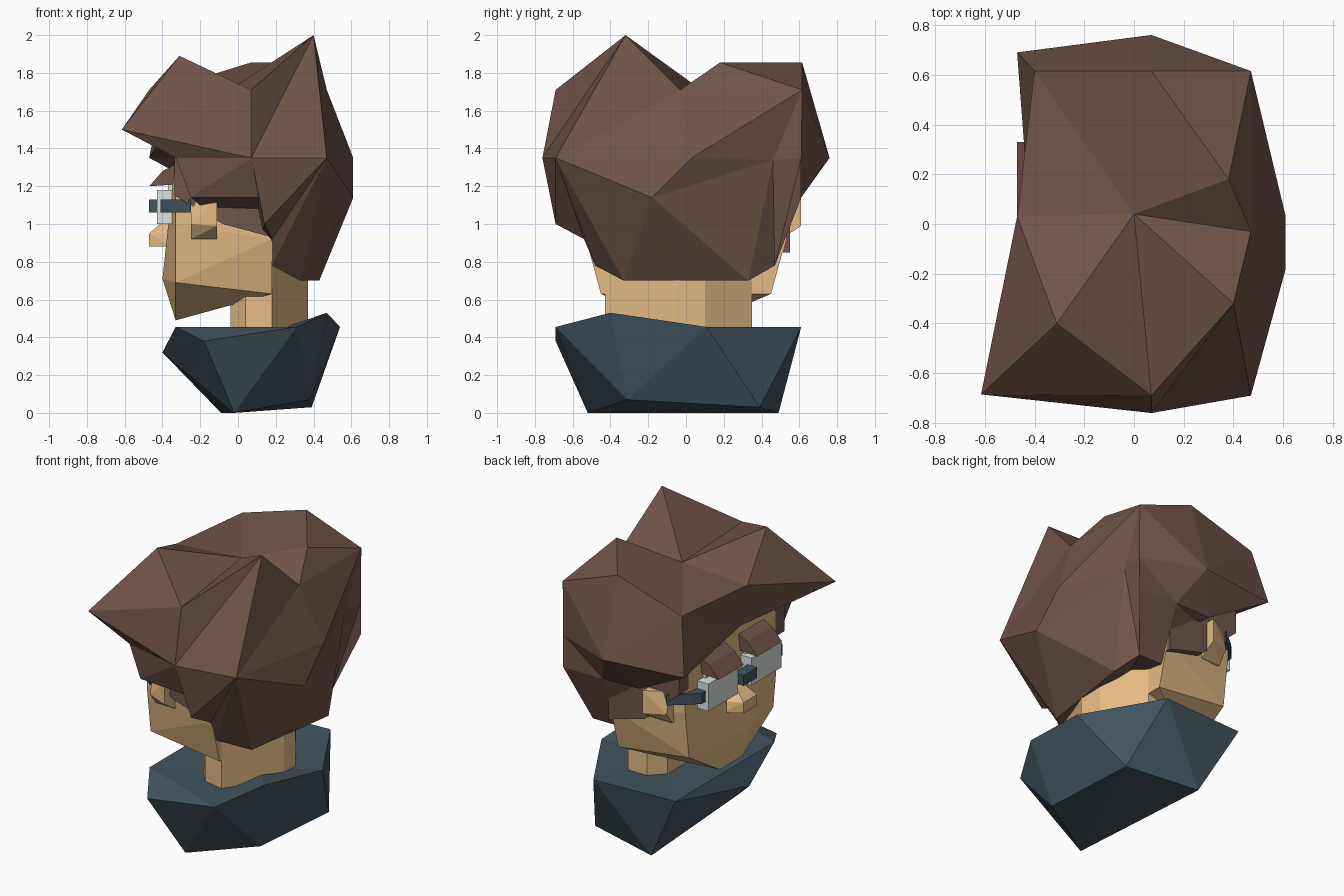
import bpy, bmesh

if "Cube" in bpy.data.objects:
    bpy.data.objects.remove(bpy.data.objects["Cube"])


def material(name, rgb):
    m = bpy.data.materials.new(name)
    m.diffuse_color = (*rgb, 1)
    m.use_nodes = True
    m.node_tree.nodes["Principled BSDF"].inputs["Base Color"].default_value = m.diffuse_color
    return m


HAIR = material("brown", (0.165, 0.09, 0.068))
SKIN = material("tan", (0.78, 0.5, 0.235))
CLOTH = material("slate", (0.055, 0.09, 0.115))
LENS = material("pale_grey", (0.72, 0.76, 0.76))


def finish(name, bm, mat):
    bmesh.ops.recalc_face_normals(bm, faces=bm.faces)
    me = bpy.data.meshes.new(name)
    bm.to_mesh(me)
    bm.free()
    me.materials.append(mat)
    ob = bpy.data.objects.new(name, me)
    bpy.context.collection.objects.link(ob)
    return ob


def hull_bm(pts):
    bm = bmesh.new()
    vs = [bm.verts.new(p) for p in pts]
    r = bmesh.ops.convex_hull(bm, input=vs)
    junk = {v for v in r["geom_interior"] + r["geom_unused"]
            if isinstance(v, bmesh.types.BMVert)}
    bmesh.ops.delete(bm, geom=list(junk), context='VERTS')
    return bm


def hull(name, pts, mat):
    return finish(name, hull_bm(pts), mat)


def both(pts):
    return [(x, s * y, z) for x, y, z in pts for s in (1, -1)]


def box(name, x0, x1, y0, y1, z0, z1, mat):
    return hull(name, [(x, y, z) for x in (x0, x1) for y in (y0, y1) for z in (z0, z1)], mat)


# Shirt: faceted block with a sunken top and one lifted rear corner
bm = hull_bm([(-.33, -.45, .455), (-.40, -.09, .32), (-.33, .58, .455), (-.18, -.69, .38),
              (.31, -.69, .455), (.47, -.40, .455), (.54, .11, .455), (.25, .61, .455),
              (-.02, -.52, 0), (.38, -.31, .07), (.39, .39, .03), (-.09, .49, 0)])
bm.normal_update()
top = [f for f in bm.faces if all(v.co.z > .45 for v in f.verts)]
top = bmesh.ops.dissolve_faces(bm, faces=top)["region"]
for v in bmesh.ops.poke(bm, faces=top)["verts"]:
    v.co = (.15, 0, .42)
for v in bm.verts:
    if abs(v.co.x - .47) < .01:
        v.co.z = .53
finish("shirt", bm, CLOTH)

# Neck
ring = [(-.04, -.30), (.04, -.40), (.18, -.43), (.37, -.05), (.35, .1), (.18, .35), (.04, .35), (-.04, .25)]
hull("neck", [(x, y, z) for x, y in ring for z in (.40, .85)], SKIN)

# Head with chin and jaw
hull("head", both([(-.33, .12, .49), (-.40, .12, .71), (-.33, .44, .69), (.18, .45, .63),
                   (.18, .53, .92), (-.33, .48, 1.0), (-.33, .48, 1.36), (.18, .53, 1.36)]), SKIN)

# Nose
hull("nose", both([(-.47, .07, .88), (-.47, .07, .95), (-.40, .04, 1.01),
                   (-.35, .14, .88), (-.34, .13, .95), (-.33, .05, 1.04)]), SKIN)

# Paired features
for s, side in ((1, "left"), (-1, "right")):
    hull(side + "_ear", [(x, s * y, z) for x, y, z in
         [(-.25, .45, 1.14), (-.11, .45, 1.14), (-.25, .45, .92), (-.11, .45, .92),
          (-.25, .53, 1.14), (-.11, .61, 1.14), (-.25, .56, 1.0), (-.11, .61, .99),
          (-.25, .5, .92), (-.11, .5, .92)]], SKIN)
    hull(side + "_eyebrow", [(x, s * y, z) for y in (.07, .33)
         for x, z in ((-.47, 1.20), (-.40, 1.28), (-.32, 1.32), (-.32, 1.21))], HAIR)
    low = .92 if s > 0 else 1.0
    hull(side + "_sideburn", [(x, s * y, z) for y in (.45, .55) for x, z in
         ((-.335, 1.35), (-.335, 1.15), (-.08, low), (.18, low - .07), (.18, 1.35))], HAIR)
    box(side + "_eye", -.37, -.32, s * .10, s * .32, 1.05, 1.21, LENS)
    box(side + "_lens", -.43, -.35, s * .07, s * .38, 1.0, 1.18, LENS)
    hull(side + "_temple", [(x, s * y, z) for z in (1.06, 1.13) for x, y in
         ((-.41, .36), (-.41, .42), (-.37, .46), (-.25, .56), (-.25, .47), (-.35, .38))], CLOTH)
box("glasses_bridge", -.47, -.40, -.07, .07, 1.06, 1.13, CLOTH)

# Hair: named points, lofted as columns from crown to hairline
P = {
    'P': (-.47, .03, 1.71), 'B': (-.31, -.40, 1.89), 'C': (.07, -.69, 1.71),
    'D': (.40, -.32, 2.0), 'H': (.47, -.03, 1.71), 'J': (.38, .18, 1.855),
    'K': (.47, .615, 1.71), 'L': (.07, .615, 1.855), 'N': (-.40, .615, 1.71),
    'A': (-.615, -.685, 1.5), 'M': (.07, -.76, 1.35), 'E': (.47, -.69, 1.35),
    'F': (.61, -.18, 1.14), 'G': (.61, .03, 1.35), 'Q': (.47, .61, 1.35),
    'q': (.46, .46, 1.34), 'R': (.47, .61, 1.14),
    'W': (.07, .76, 1.35), 'O': (-.47, .69, 1.35), 'U': (.18, .61, 1.14),
    'p': (-.42, .03, 1.43), 'a': (-.32, .03, 1.35), 'b': (-.33, -.66, 1.35),
    'c': (-.25, -.66, 1.14), 's': (.11, -.69, 1.14),
    'd': (.14, -.69, 1.0), 'e': (.18, -.54, .92), 'm': (.18, -.48, .78),
    'n': (.33, -.33, .70), 'g': (.43, .33, .70), 'h': (.35, .47, .78), 'i': (.18, .47, .78),
    'j': (-.05, .54, 1.12), 'V': (-.08, .60, 1.14), 'k': (-.32, .54, 1.35),
}
columns = ["Ppppa", "PAAAb", "BAAAb", "CMMMc", "DMMMs", "DMMMd", "DEEEe", "DEEEm", "DEEEn",
           "DEFFn", "HGFFg", "HGqqg", "HKQQh", "JKQRh", "LWUUi", "NOVVj", "NOOOk"]
bm = bmesh.new()
v = {k: bm.verts.new(p) for k, p in P.items()}
crown = bm.verts.new((0, .04, 1.74))
under = bm.verts.new((.1, 0, .85))


def face(*vs):
    vs = list(dict.fromkeys(vs))
    if len(vs) > 2 and bm.faces.get(vs) is None:
        bm.faces.new(vs)


for l, r in zip(columns, columns[1:] + columns[:1]):
    face(crown, v[l[0]], v[r[0]])
    face(under, v[r[4]], v[l[4]])
    for n in range(4):
        face(v[l[n]], v[l[n + 1]], v[r[n + 1]], v[r[n]])
bmesh.ops.triangulate(bm, faces=bm.faces[:], quad_method='SHORT_EDGE')
finish("hair", bm, HAIR)
